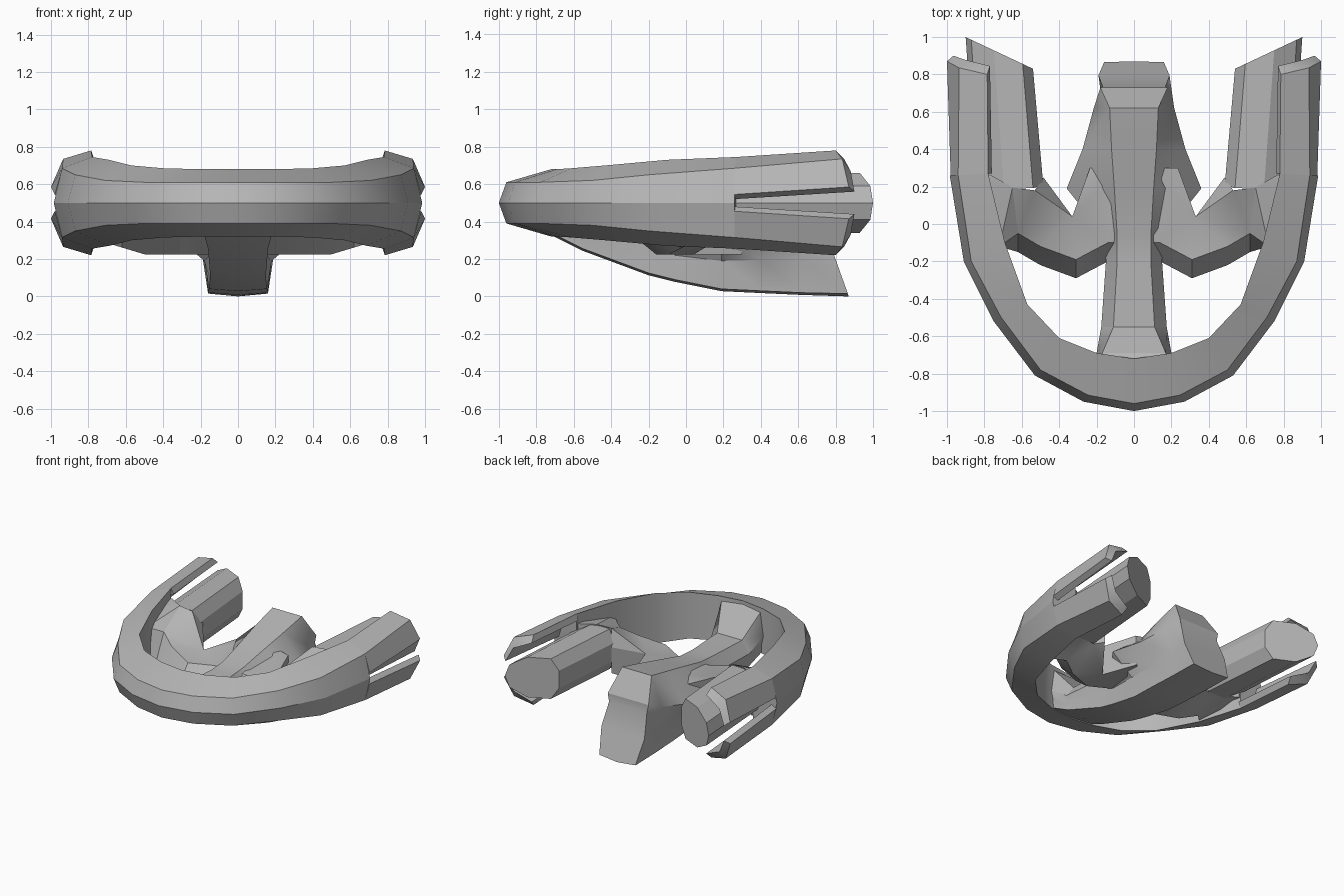
import bpy, bmesh, math

cube = bpy.data.objects.get("Cube")
if cube:
    bpy.data.objects.remove(cube, do_unlink=True)

hull_grey = bpy.data.materials.new("hull_grey")
hull_grey.use_nodes = True
hull_grey.diffuse_color = (0.47, 0.47, 0.47, 1)
hull_grey.node_tree.nodes["Principled BSDF"].inputs["Base Color"].default_value = (0.47, 0.47, 0.47, 1)


def loft(name, sections, first_cap=True, mirror=True, strip_cap=False):
    """Skin closed cross-sections that share a point count."""
    bm = bmesh.new()
    rows = [[bm.verts.new(p) for p in s] for s in sections]
    n = len(rows[0])
    for a, b in zip(rows, rows[1:]):
        for i in range(n):
            j = (i + 1) % n
            bm.faces.new((a[i], a[j], b[j], b[i]))
    if first_cap:
        bm.faces.new(rows[0][::-1])
    last = rows[-1]
    if strip_cap:  # bands across a symmetric, bent end
        half = n // 2
        for i in range(half - 1):
            bm.faces.new((last[i], last[i + 1], last[n - 2 - i], last[n - 1 - i]))
        bm.faces.new(last[half - 1:half + 2])
    else:
        bm.faces.new(last)
    bmesh.ops.recalc_face_normals(bm, faces=bm.faces)
    bmesh.ops.triangulate(bm, faces=[f for f in bm.faces if len(f.verts) > 4])
    mesh = bpy.data.meshes.new(name)
    bm.to_mesh(mesh)
    bm.free()
    mesh.materials.append(hull_grey)
    obj = bpy.data.objects.new(name, mesh)
    bpy.context.collection.objects.link(obj)
    if mirror:
        mod = obj.modifiers.new("mirror", 'MIRROR')
        mod.use_clip = True
    bpy.ops.object.select_all(action='DESELECT')
    obj.select_set(True)
    bpy.context.view_layer.objects.active = obj
    bpy.ops.object.shade_smooth_by_angle(angle=math.radians(28))


def flip(p):
    """Reflect a point through the mid height of the ring."""
    return (p[0], p[1], 1 - p[2])


# Horseshoe ring: outer mid edge, outer top edge, inner top edge per station
mid = [(0, -1), (.27, -.95), (.53, -.81), (.75, -.52), (.91, -.2), (.985, .26)]
outer = [(0, -.96, .61), (.245, -.915, .61), (.5, -.78, .61),
         (.71, -.5, .62), (.87, -.2, .65), (.94, .26, .685)]
inner = [(0, -.72, .68), (.2, -.69, .68), (.4, -.61, .685),
         (.57, -.43, .70), (.69, -.1, .73), (.78, .27, .745)]
loft("horseshoe_ring",
     [[i, o, (m[0], m[1], .5), flip(o), flip(i)] for m, o, i in zip(mid, outer, inner)],
     first_cap=False)

# Forked prongs that continue the ring above and below the slot
prong_root = [inner[-1], outer[-1], (.98, .26, .545), (.94, .26, .52),
              (.90, .26, .65), (.76, .27, .70)]
prong_tip = [(.785, .80, .78), (.935, .835, .735), (1, .87, .585),
             (.965, .90, .56), (.91, .88, .67), (.77, .845, .735)]
loft("upper_prongs", [prong_root, prong_tip])
loft("lower_prongs", [[flip(p) for p in prong_root], [flip(p) for p in prong_tip]])

# Engine pods with a slanted rear face
pod = [(.54, .57), (.595, .66), (.75, .66), (.87, .59),
       (.9, .5), (.87, .41), (.75, .34), (.595, .34), (.54, .43)]
loft("engine_pods",
     [[(x - .055, .19 + .3 * (.6 - x) * (x < .6), z) for x, z in pod],
      [(x, .83 + .47 * (x - .54), z) for x, z in pod]])

# Stub wings: outline x, y and top height, with a forward-swept leading edge
wing = [(.08, -.1, .44), (.14, -.1, .44), (.31, -.19, .45), (.5, -.12, .5),
        (.62, -.05, .56), (.72, -.12, .6), (.84, .2, .66), (.77, .265, .668),
        (.65, .195, .668), (.53, .18, .662), (.485, .25, .55), (.33, .04, .46),
        (.235, .3, .47), (.08, .3, .5)]


def wing_row(push, z, rise):
    """Copy the outline at height z, pushing the leading edge and rising to the pods."""
    return [(x, y + push * (y < 0 and x < .7),
             z + rise * (.4 if x > .4 and y > .1 else max(0, x - .5)))
            for x, y, top in wing]


loft("wings", [wing_row(.03, .225, .3), wing_row(-.1, .33, .2), wing])

# Fuselage: y, top half-width, top z, side half-width, side z, keel half-width, keel z
stations = [
    (-.74, .18, .66, .20, .48, .18, .35),
    (-.69, .17, .64, .20, .46, .18, .325),
    (-.55, .11, .46, .175, .37, .16, .255),
    (-.20, .09, .46, .15, .36, .15, .125),
    (-.06, .09, .47, .16, .35, .15, .09),
    (.19, .105, .53, .36, .34, .155, .04),
    (.40, .12, .58, .275, .36, .16, .03),
    (.62, .13, .63, .215, .40, .16, .02),
]


def symmetric(half, bottom):
    return half + [bottom] + [(-x, y, z) for x, y, z in half[::-1]]


def body(y, tw, tz, sw, sz, kw, kz):
    flank = (kw * .88 + sw * .12, y, (sz + kz) / 2)
    return symmetric([(tw, y, tz), (sw, y, sz), flank, (kw, y, kz)], (0, y, kz - .012))


# Stepped tail: waist below the ridge, then a face sloping out to the keel
tail = symmetric([(.18, .73, .45), (.167, .732, .385), (.19, .795, .21), (.16, .865, .015)],
                 (0, .87, 0))
loft("fuselage", [body(*s) for s in stations] + [tail], mirror=False, strip_cap=True)
